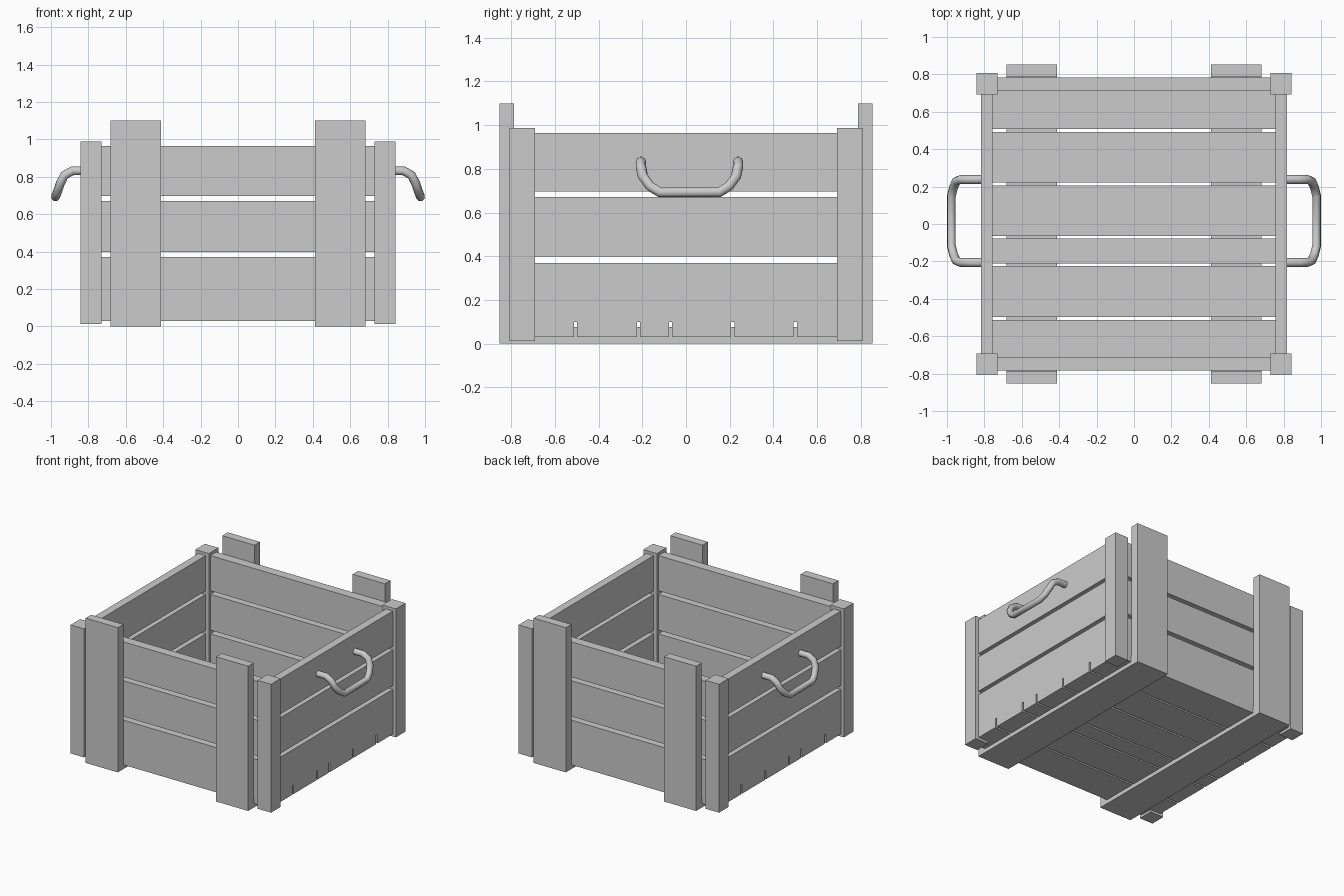
import bpy
import bmesh
from mathutils import Vector

cube = bpy.data.objects.get("Cube")
if cube:
    bpy.data.objects.remove(cube, do_unlink=True)

# Single plain grey for the whole crate
grey = bpy.data.materials.new("plain_grey")
grey.use_nodes = True
colour = (0.6, 0.6, 0.6, 1)
grey.diffuse_color = colour
grey.node_tree.nodes["Principled BSDF"].inputs["Base Color"].default_value = colour


def board(name, x, y, z):
    """Flat box spanning the given (low, high) ranges."""
    mesh = bpy.data.meshes.new(name)
    bm = bmesh.new()
    bmesh.ops.create_cube(bm, size=1)
    low, high = Vector((x[0], y[0], z[0])), Vector((x[1], y[1], z[1]))
    bmesh.ops.scale(bm, vec=high - low, verts=bm.verts)
    bmesh.ops.translate(bm, vec=(low + high) / 2, verts=bm.verts)
    bm.to_mesh(mesh)
    bm.free()
    mesh.materials.append(grey)
    obj = bpy.data.objects.new(name, mesh)
    bpy.context.collection.objects.link(obj)
    return obj


def span(side, a, b):
    """Range a..b mirrored to the chosen side of the axis."""
    return (a, b) if side > 0 else (-b, -a)


SIDES = ((1, "left"), (-1, "right"))
ENDS = ((-1, "front"), (1, "back"))
ROWS = (("lower", 0.03, 0.37), ("middle", 0.398, 0.67), ("upper", 0.697, 0.965))

# Wall planks: side walls stand on the floor boards
for row, low, high in ROWS:
    for s, side in SIDES:
        base = 0.1 if row == "lower" else low
        board(f"{side}_{row}_plank", span(s, 0.757, 0.817), (-0.695, 0.695), (base, high))
    for e, end in ENDS:
        board(f"{end}_{row}_plank", (-0.74, 0.74), span(e, 0.712, 0.783), (low, high))

# Corner posts, outer cleats and the runners beneath
for s, side in SIDES:
    for e, end in ENDS:
        board(f"{end}_{side}_post", span(s, 0.73, 0.843), span(e, 0.692, 0.807), (0.012, 0.988))
        board(f"{end}_{side}_cleat", span(s, 0.413, 0.683), span(e, 0.787, 0.853), (0, 1.1))
    board(f"{side}_runner", span(s, 0.413, 0.683), (-0.787, 0.787), (0, 0.075))

# Floor boards with narrow gaps, flush with the outer side walls
gaps = [-0.505, -0.217, -0.071, 0.214, 0.5]
edges = [-0.72] + gaps + [0.72]
for i, (a, b) in enumerate(zip(edges, edges[1:])):
    board(f"floor_board_{i + 1}", (-0.817, 0.817), (a + 0.007, b - 0.007), (0.03, 0.1))

# Drooping tube handles
half_path = [(0.8, 0.222, 0.832), (0.885, 0.222, 0.832), (0.928, 0.222, 0.808),
             (0.95, 0.213, 0.765), (0.965, 0.18, 0.72), (0.976, 0.135, 0.692)]
path = half_path + [(x, -y, z) for x, y, z in reversed(half_path)]
for s, side in SIDES:
    curve = bpy.data.curves.new(f"{side}_handle", "CURVE")
    curve.dimensions = "3D"
    curve.bevel_depth = 0.024
    curve.bevel_resolution = 2
    curve.use_fill_caps = True
    spline = curve.splines.new("POLY")
    spline.points.add(len(path) - 1)
    for point, (x, y, z) in zip(spline.points, path):
        point.co = (s * x, y + 0.016, z, 1)
    spline.use_smooth = True
    curve.materials.append(grey)
    handle = bpy.data.objects.new(f"{side}_handle", curve)
    bpy.context.collection.objects.link(handle)
